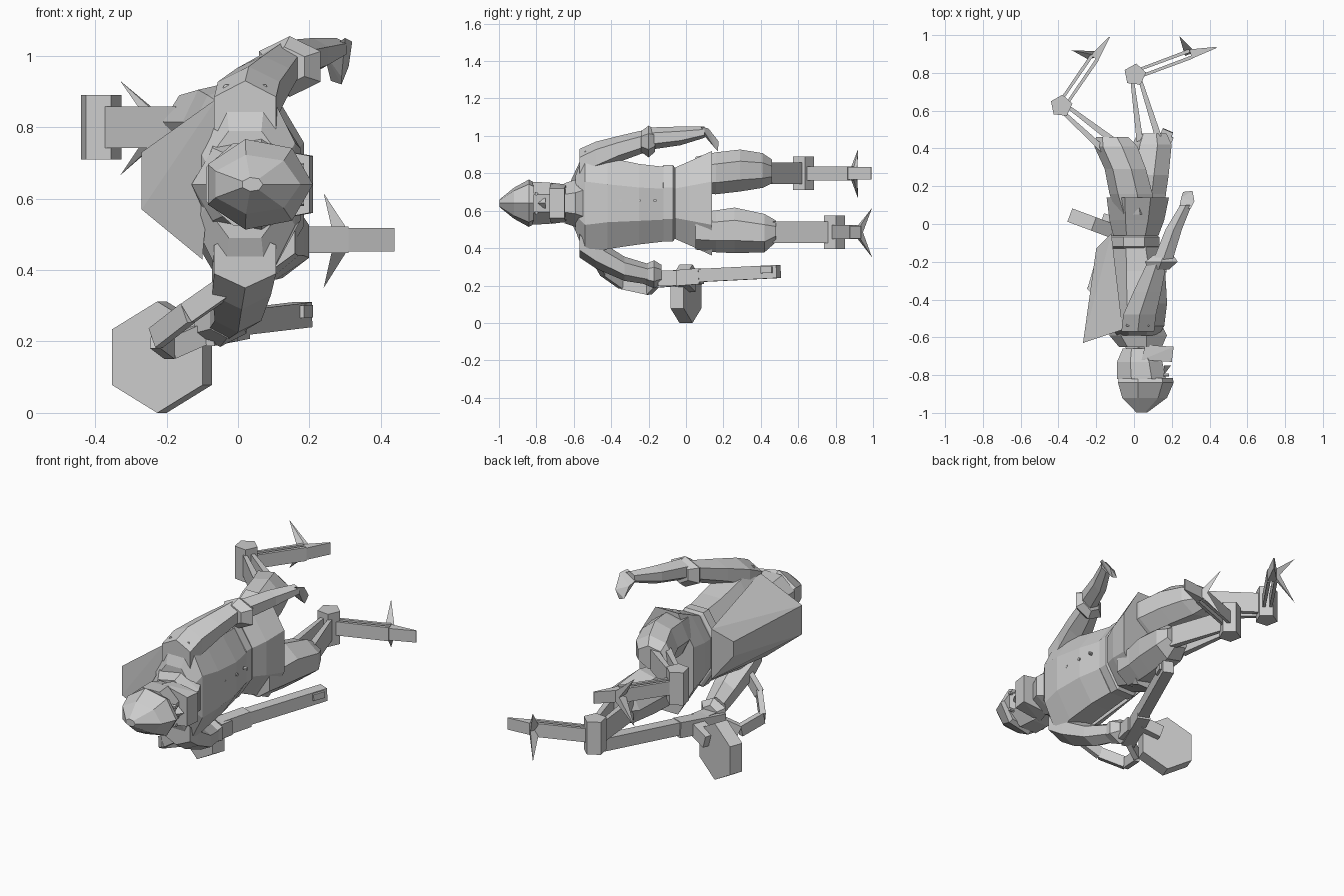
import bpy, bmesh
from math import sin, cos, pi
from mathutils import Vector, Matrix


def finish(name, bm):
    bmesh.ops.recalc_face_normals(bm, faces=bm.faces)
    me = bpy.data.meshes.new(name)
    bm.to_mesh(me)
    bm.free()
    ob = bpy.data.objects.new(name, me)
    bpy.context.collection.objects.link(ob)
    return ob


def loft(name, rings, n=8, turn=0.5):
    """Faceted body along y; each ring is (y, cx, cz, rx, rz)."""
    bm = bmesh.new()
    loops = []
    for y, cx, cz, rx, rz in rings:
        k = 1 / cos(pi / n) if turn and n % 4 == 0 else 1
        loops.append([bm.verts.new((cx + k * rx * cos(2 * pi * (i + turn) / n), y,
                                    cz + k * rz * sin(2 * pi * (i + turn) / n))) for i in range(n)])
    for a, b in zip(loops, loops[1:]):
        for i in range(n):
            j = (i + 1) % n
            bm.faces.new((a[i], a[j], b[j], b[i]))
    bm.faces.new(loops[0])
    bm.faces.new(loops[-1])
    return finish(name, bm)


def beam(name, p, q, w, h, w2=None, h2=None):
    """Tapered bar from p to q: w sideways, h upwards."""
    p, q = Vector(p), Vector(q)
    d = (q - p).normalized()
    side = d.cross(Vector((0, 0, 1))).normalized()
    up = side.cross(d)
    bm = bmesh.new()
    for c, a, b in ((p, w, h), (q, w2 or w, h2 or h)):
        for s in (-.5, .5):
            for t in (-.5, .5):
                bm.verts.new(c + side * a * s + up * b * t)
    bmesh.ops.convex_hull(bm, input=bm.verts)
    return finish(name, bm)


def hull(name, pts):
    bm = bmesh.new()
    for p in pts:
        bm.verts.new(p)
    bmesh.ops.convex_hull(bm, input=bm.verts)
    return finish(name, bm)


def prism(name, c, r, depth, n, axis, spin=0):
    bm = bmesh.new()
    m = (Matrix.Translation(c) @ Vector(axis).to_track_quat('Z', 'Y').to_matrix().to_4x4()
         @ Matrix.Rotation(spin, 4, 'Z'))
    bmesh.ops.create_cone(bm, cap_ends=True, segments=n, radius1=r, radius2=r, depth=depth, matrix=m)
    return finish(name, bm)


# head and hat
loft("hat", [(-.998, .04, .64, .03, .02), (-.92, .05, .64, .125, .085),
             (-.84, .055, .64, .155, .13), (-.815, .055, .64, .15, .115)], 7, 0)
loft("head", [(-.82, .04, .64, .13, .115), (-.73, .03, .64, .12, .11), (-.66, .02, .64, .08, .09)])
hull("jaw", [(x, y, .64 + s * z) for s in (-1, 1)
             for x, y, z in ((.04, -.72, .11), (.2, -.73, .08), (.21, -.65, .08), (.06, -.64, .1))])
hull("nose", [(.15, -.81, .64), (.16, -.75, .61), (.16, -.75, .67), (.195, -.75, .64)])
for z in (.59, .69):
    prism("eye", (.17, -.8, z), .01, .03, 6, (1, 0, 0))
loft("neck", [(-.68, .02, .64, .07, .07), (-.55, .02, .64, .09, .09)], 6)
loft("collar", [(-.65, .04, .64, .12, .11), (-.59, .03, .64, .16, .13), (-.55, .02, .64, .15, .16)], 7)

# torso, belt and coat skirt
loft("torso", [(-.59, .02, .64, .11, .15), (-.54, .02, .64, .14, .28), (-.42, .025, .64, .15, .245),
               (-.25, .02, .635, .145, .215), (-.12, .01, .635, .125, .2)])
loft("belt", [(-.13, 0, .64, .12, .19), (-.12, 0, .64, .135, .205), (-.07, 0, .64, .135, .205),
              (-.06, 0, .64, .12, .19)])
loft("coat_skirt", [(-.06, .01, .64, .12, .19), (.02, .015, .64, .145, .225), (.14, .02, .64, .165, .28)])
for y in (-.35, -.25, -.165):
    prism("button", (.162, y, .655), .009, .02, 6, (1, 0, 0))

# wedge hump on the back
hull("back_hump", [(-.27, -.63, .57), (-.27, -.63, .73), (-.2, -.13, .62), (-.2, -.13, .7),
                   (-.12, -.05, .5), (-.12, -.05, .78), (-.1, -.56, .43), (-.06, -.56, .88)])

# thighs
loft("upper_thigh", [(.05, .01, .79, .1, .1), (.16, -.01, .8, .12, .115), (.29, -.04, .815, .115, .115),
                     (.41, -.09, .815, .12, .095), (.46, -.11, .81, .09, .065)], 7)
loft("lower_thigh", [(.05, .06, .49, .11, .1), (.16, .07, .49, .11, .115), (.26, .08, .495, .115, .125),
                     (.42, .1, .48, .11, .105), (.48, .1, .49, .08, .06)], 7)


# mechanical shins with pentagonal joints and three-claw feet
def leg(name, hip, knee, ankle, toe, claws, z, gap):
    h, k, a = (Vector((*v, z)) for v in (hip, knee, ankle))
    for s in (-1, 1):
        for part, p, q, w, g, ht in (("strut", h, k, .035, gap, .115), ("shin", k, a, .015, .018, .075)):
            side = (q - p).cross(Vector((0, 0, 1))).normalized()
            beam(f"{name}_{part}", p + side * s * g, q + side * s * .018, w, ht, .018, ht)
    prism(name + "_joint", k, .06, .18, 5, (0, 0, 1), pi / 2 + .2)
    beam(name + "_toe", a, (*toe, z), .05, .065, .006, .065)
    for dz in (-.135, .13):
        hull(name + "_claw", [(*claws, z + dz), a + Vector((.025, .01, 0)), a + Vector((-.03, -.01, 0)),
                              a + Vector((0, .035, .03)), a + Vector((0, .035, -.03))])


leg("upper_leg", (-.14, .42), (-.385, .625), (-.21, .88), (-.13, .99), (-.33, .92), .8, .035)
leg("lower_leg", (.08, .45), (.005, .79), (.3, .9), (.437, .935), (.24, .995), .485, .05)

# raised arm
loft("raised_sleeve", [(-.57, .02, .84, .1, .09), (-.48, .03, .885, .1, .085), (-.36, .07, .93, .085, .07),
                       (-.21, .12, .975, .06, .06)], 6)
loft("raised_cuff", [(-.24, .13, .97, .065, .055), (-.2, .145, .97, .1, .085), (-.165, .155, .975, .06, .06)], 6)
loft("raised_forearm", [(-.2, .15, .985, .06, .06), (-.03, .21, 1.0, .05, .05), (.1, .275, 1.02, .035, .03)], 6)
hull("raised_hand", [(.24, .09, 1.01), (.3, .08, 1.05), (.32, .12, 1.04), (.25, .14, .99),
                     (.31, .175, .97), (.26, .17, .93), (.29, .17, .92), (.29, .15, .94)])

# lowered arm
loft("lowered_sleeve", [(-.57, .02, .43, .1, .08), (-.48, .01, .37, .095, .08), (-.33, 0, .29, .075, .065),
                        (-.2, -.03, .26, .06, .055)], 6)
loft("lowered_cuff", [(-.23, -.03, .26, .055, .05), (-.17, -.05, .26, .085, .075), (-.13, -.055, .26, .05, .05)], 6)
hull("lowered_hand", [(x, y, z) for x, y in ((-.1, -.15), (-.02, -.15), (-.08, -.05), (0, -.05)) for z in (.2, .28)])

# carried weapon: receiver, barrel, drum, sight and bent stock
beam("weapon_receiver", (-.1, -.17, .23), (.0, .08, .25), .07, .085)
beam("weapon_barrel", (-.03, .0, .25), (.18, .495, .275), .06, .07)
beam("weapon_sight", (.155, .41, .283), (.18, .47, .285), .065, .035)
prism("weapon_drum", (-.213, .0, .156), .156, .075, 6, (.35, .935, 0), 0)
beam("drum_mount", (-.16, .02, .2), (-.04, -.02, .24), .07, .07)
stock = [(-.04, -.48, .35), (-.14, -.44, .28), (-.23, -.34, .21), (-.19, -.2, .18), (-.1, -.16, .22)]
for p, q in zip(stock, stock[1:]):
    beam("weapon_stock", p, q, .03, .06)
